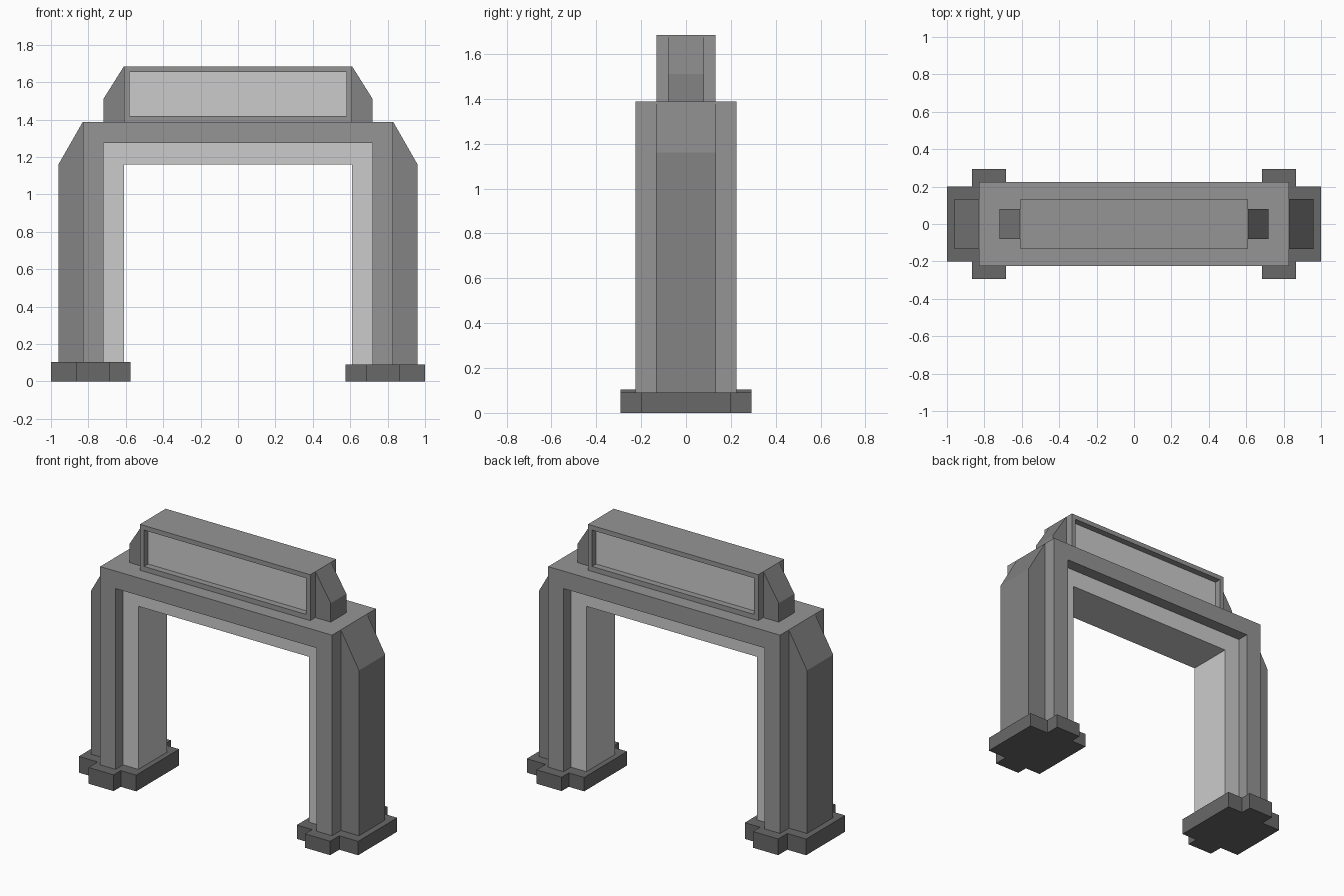
import bpy

if "Cube" in bpy.data.objects:
    bpy.data.objects.remove(bpy.data.objects["Cube"])


def grey(name, value):
    mat = bpy.data.materials.new(name)
    mat.diffuse_color = (value, value, value, 1.0)
    mat.use_nodes = True
    mat.node_tree.nodes["Principled BSDF"].inputs["Base Color"].default_value = mat.diffuse_color
    return mat


FRAME = grey("mid_grey", 0.30)
LIGHT = grey("light_grey", 0.60)
DARK = grey("dark_grey", 0.23)
FOOT = grey("foot_grey", 0.14)


def prism(name, points, low, high, axis, mat):
    """Extrude a flat profile: 'y' takes (x, z) points, 'z' takes (x, y) points."""
    def place(p, d):
        return (p[0], d, p[1]) if axis == 'y' else (p[0], p[1], d)
    n = len(points)
    verts = [place(p, low) for p in points] + [place(p, high) for p in points]
    faces = [tuple(range(n)), tuple(range(2 * n - 1, n - 1, -1))]
    faces += [(i, i + n, (i + 1) % n + n, (i + 1) % n) for i in range(n)]
    # Keep the normals pointing outwards for any profile direction
    area = sum(points[i][0] * points[(i + 1) % n][1] - points[(i + 1) % n][0] * points[i][1]
               for i in range(n))
    if (area > 0) == (axis == 'y'):
        faces = [f for f in faces]
    else:
        faces = [f[::-1] for f in faces]
    if axis == 'z':
        faces = faces if area > 0 else [f[::-1] for f in faces]
        faces = faces if area > 0 else [f[::-1] for f in faces]
    mesh = bpy.data.meshes.new(name)
    mesh.from_pydata(verts, [], faces)
    mesh.materials.append(mat)
    obj = bpy.data.objects.new(name, mesh)
    bpy.context.collection.objects.link(obj)
    return obj


def arch(name, outer, inner, top, under, depth, bottom, mat):
    """Square arch standing on two legs."""
    pts = [(-outer, bottom), (-outer, top), (outer, top), (outer, bottom),
           (inner, bottom), (inner, under), (-inner, under), (-inner, bottom)]
    return prism(name, pts, -depth, depth, 'y', mat)


def rect(x0, x1, z0, z1):
    return [(x0, z0), (x1, z0), (x1, z1), (x0, z1)]


# Main gate frame and its recessed inner lining
arch("gate_frame", 0.83, 0.72, 1.388, 1.275, 0.224, 0.04, FRAME)
arch("inner_lining", 0.72, 0.61, 1.275, 1.16, 0.147, 0.04, LIGHT)

# Header sign: light panel inside a surrounding frame
prism("sign_panel", rect(-0.58, 0.58, 1.42, 1.655), -0.09, 0.09, 'y', LIGHT)
sign = prism("sign_frame", rect(-0.61, 0.61, 1.388, 1.685), -0.132, 0.132, 'y', FRAME)
cutter = prism("sign_opening_cutter", rect(-0.58, 0.58, 1.42, 1.655), -0.3, 0.3, 'y', FRAME)
cutter.hide_render = True
cutter.hide_set(True)
cut = sign.modifiers.new("opening", 'BOOLEAN')
cut.operation = 'DIFFERENCE'
cut.solver = 'EXACT'
cut.object = cutter

for side, s, foot_top in (("left", -1, 0.105), ("right", 1, 0.09)):
    # Sloped outer buttress on the leg
    prism(side + "_buttress", [(s * x, z) for x, z in
          ((0.83, 0.04), (0.96, 0.04), (0.96, 1.16), (0.83, 1.388))], -0.134, 0.134, 'y', DARK)

    # Sloped bracket beside the sign
    prism(side + "_sign_bracket", [(s * x, z) for x, z in
          ((0.61, 1.388), (0.72, 1.388), (0.72, 1.51), (0.61, 1.685))], -0.08, 0.08, 'y', DARK)

    # Cross-shaped foot
    half = [(0.575, -0.22), (0.685, -0.22), (0.685, -0.293),
            (0.865, -0.293), (0.865, -0.2), (1.0, -0.2)]
    plan = half + [(x, -y) for x, y in reversed(half)]
    prism(side + "_foot", [(s * x, y) for x, y in plan], 0.0, foot_top, 'z', FOOT)
